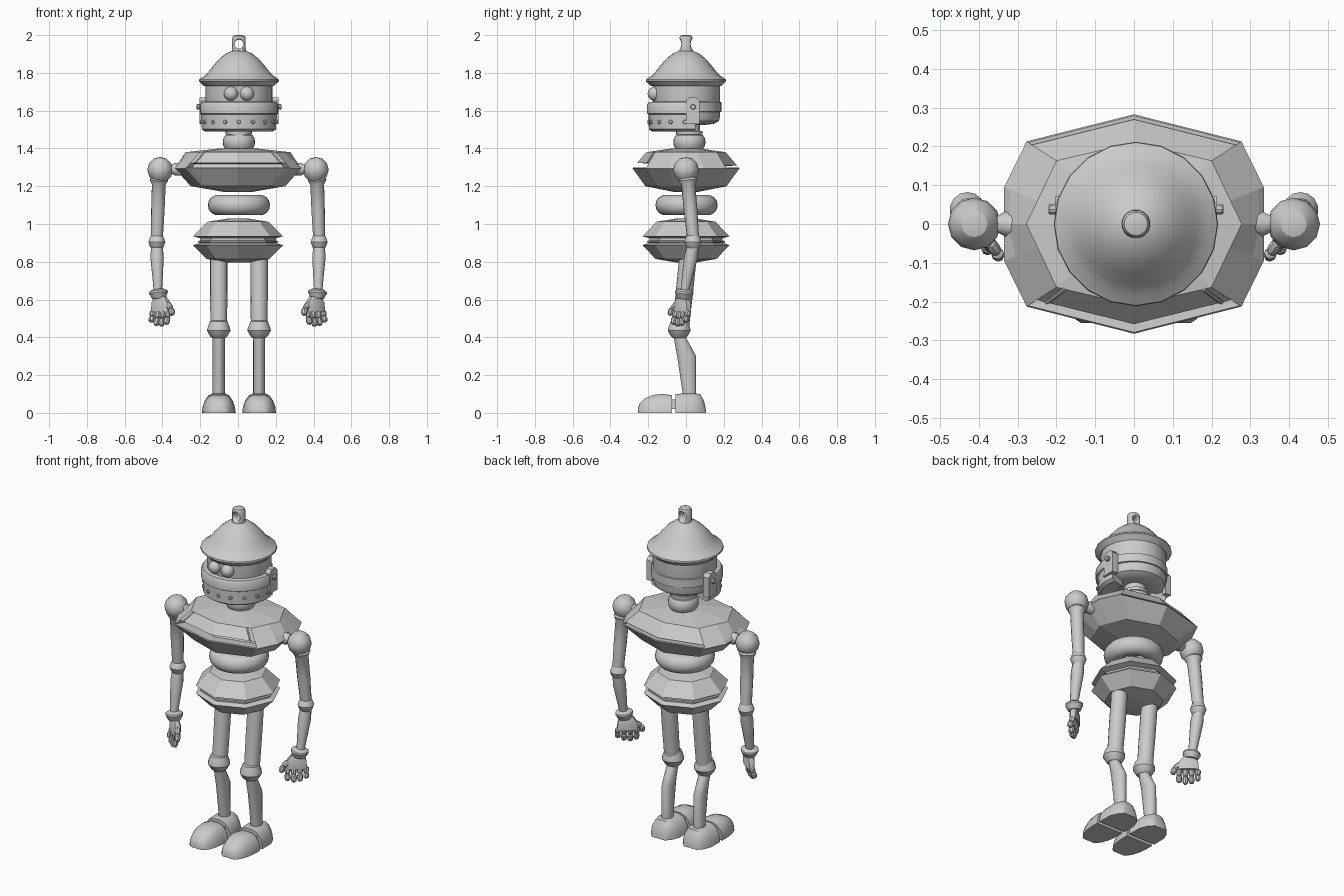
import bpy, bmesh, math
from mathutils import Vector

if "Cube" in bpy.data.objects:
    bpy.data.objects.remove(bpy.data.objects["Cube"])

grey = bpy.data.materials.new("plain grey")
grey.diffuse_color = (0.6, 0.6, 0.6, 1)
grey.use_nodes = True
grey.node_tree.nodes["Principled BSDF"].inputs["Base Color"].default_value = grey.diffuse_color
CX = 0.005  # centre line of head and legs


def finish(name, bm, smooth=35):
    bmesh.ops.recalc_face_normals(bm, faces=bm.faces)
    me = bpy.data.meshes.new(name)
    bm.to_mesh(me)
    bm.free()
    me.materials.append(grey)
    ob = bpy.data.objects.new(name, me)
    bpy.context.collection.objects.link(ob)
    if smooth:
        bpy.ops.object.select_all(action='DESELECT')
        ob.select_set(True)
        bpy.context.view_layer.objects.active = ob
        bpy.ops.object.shade_smooth_by_angle(angle=math.radians(smooth))
    return ob


def loft(name, rings, smooth=35, closed=False):
    """Skin a list of equal-length point rings; caps the ends unless closed into a loop."""
    bm = bmesh.new()
    vs = [[bm.verts.new(p) for p in r] for r in rings]
    n = len(vs[0])
    pairs = list(zip(vs, vs[1:])) + ([(vs[-1], vs[0])] if closed else [])
    for a, b in pairs:
        for i in range(n):
            j = (i + 1) % n
            bm.faces.new((a[i], a[j], b[j], b[i]))
    if not closed:
        bm.faces.new(vs[0])
        bm.faces.new(vs[-1])
    return finish(name, bm, smooth)


def lathe(name, prof, c=(0, 0, 0), n=24, axis=(0, 0, 1), smooth=35, turn=0.0, sy=1.0):
    """Revolve (radius, height) pairs about an axis through c."""
    q = Vector((0, 0, 1)).rotation_difference(Vector(axis))
    c = Vector(c)
    rings = []
    for r, h in prof:
        rings.append([c + q @ Vector((r * math.cos(t), r * sy * math.sin(t), h))
                      for t in (turn + 2 * math.pi * i / n for i in range(n))])
    return loft(name, rings, smooth)


def rod(name, a, b, prof, n=14):
    """Revolve (radius, fraction of length) pairs between two points."""
    d = Vector(b) - Vector(a)
    return lathe(name, [(r, t * d.length) for r, t in prof], a, n, d.normalized())


def ball(name, c, r, seg=20, scale=(1, 1, 1), smooth=40):
    bm = bmesh.new()
    bmesh.ops.create_uvsphere(bm, u_segments=seg, v_segments=max(6, seg // 2), radius=r)
    for v in bm.verts:
        v.co = Vector(c) + Vector([v.co[i] * scale[i] for i in range(3)])
    return finish(name, bm, smooth)


def box(name, c, s, bevel=0.0):
    bm = bmesh.new()
    bmesh.ops.create_cube(bm, size=1)
    for v in bm.verts:
        v.co = Vector(c) + Vector([v.co[i] * s[i] for i in range(3)])
    if bevel:
        bmesh.ops.bevel(bm, geom=bm.edges[:], offset=bevel, segments=2, affect='EDGES')
    return finish(name, bm, 0)


# Helmet dome with flared brim
lathe("helmet", [(0.17, 1.745), (0.185, 1.73), (0.212, 1.757), (0.21, 1.766), (0.182, 1.785),
                 (0.16, 1.808), (0.135, 1.84), (0.105, 1.874), (0.07, 1.902), (0.035, 1.918),
                 (0.01, 1.922)], (CX, 0, 0), 20)
# Knob with a hole through it
knob = lathe("knob", [(0.038, 1.9), (0.036, 1.93), (0.036, 1.985), (0.03, 1.996), (0.015, 2.0)],
             (CX, 0, 0), 20)
cutter = lathe("knob_cutter", [(0.04, -0.045), (0.024, -0.022), (0.024, 0.022), (0.04, 0.045)],
               (CX, 0, 1.952), 16, (0, 1, 0))
cutter.hide_render = True
cutter.hide_viewport = True
m = knob.modifiers.new("hole", 'BOOLEAN')
m.object = cutter
m.solver = 'EXACT'

# Skull and band
lathe("skull", [(0.1, 1.525), (0.145, 1.53), (0.17, 1.545), (0.178, 1.57), (0.178, 1.745)],
      (CX, 0.003, 0), 24)
lathe("head_band", [(0.17, 1.59), (0.188, 1.595), (0.188, 1.645), (0.17, 1.65)], (CX, 0, 0), 24)
# Jaw: a cross-section swept round the front
jaw_prof = [(0.1, 1.51), (0.1, 1.495), (0.18, 1.49), (0.197, 1.502), (0.198, 1.58),
            (0.207, 1.585), (0.207, 1.63), (0.198, 1.645), (0.17, 1.645)]
rings = []
for i in range(25):
    t = math.radians(-195 + 210 * i / 24)
    rings.append([(CX + r * math.cos(t), r * math.sin(t), z) for r, z in jaw_prof])
loft("jaw", rings)
# Rivets round the jaw
for i in range(9):
    t = math.radians(-178 + 176 * i / 8)
    d = Vector((math.cos(t), math.sin(t), 0))
    lathe("jaw_rivet", [(0.011, -0.008), (0.011, 0.004), (0.008, 0.007)],
          Vector((CX, 0, 1.54)) + d * 0.198, 8, d)
for s in (-1, 1):
    # Hinge plates and bolts
    plate = [(0.0, 1.53), (0.072, 1.53), (0.072, 1.65), (0.055, 1.67), (0.018, 1.67), (0.0, 1.65)]
    loft("hinge_plate", [[(CX + s * x, y, z) for y, z in plate] for x in (0.17, 0.209)], 0)
    lathe("hinge_bolt", [(0.014, 0), (0.014, 0.022), (0.011, 0.026)],
          (CX + s * 0.2, 0.038, 1.62), 10, (s, 0, 0))
    ball("eye", (CX + s * 0.042, -0.165, 1.69), 0.038)

# Neck
lathe("neck_post", [(0.06, 1.37), (0.06, 1.53)], (CX, 0.015, 0))
lathe("neck_collar", [(0.06, 1.395), (0.073, 1.398), (0.083, 1.415), (0.085, 1.435),
                      (0.082, 1.455), (0.072, 1.47), (0.06, 1.473)], (CX, 0.018, 0))
lathe("neck_washer", [(0.07, 1.475), (0.07, 1.492)], (CX, 0.018, 0))


# Chest: faceted rings mirrored from one quarter, with slots on front and back
def quarter_ring(q, z):
    full = q + [(-x, y) for x, y in q[-2::-1]] + [(-x, -y) for x, y in q[1:]] \
        + [(x, -y) for x, y in q[-2:0:-1]]
    return [Vector((x, y, z)) for x, y in full]


outer = quarter_ring([(0.335, 0), (0.335, 0.095), (0.277, 0.213), (0.25, 0.22), (0, 0.283)], 1.295)
upper = quarter_ring([(0.278, 0), (0.249, 0.06), (0.2, 0.163), (0.18, 0.168), (0, 0.21)], 1.38)
lower = quarter_ring([(0.25, 0), (0.225, 0.06), (0.19, 0.15), (0.17, 0.157), (0, 0.215)], 1.2)
IN_SLOT = (3, 4, 5, 11, 12, 13)


def slope(i, low, depth):
    t = (0.95 if low else (0.66 if upper[i].y < 0 else 0.82))
    p = upper[i].lerp(outer[i], t)
    if depth and i in IN_SLOT:
        p = p + Vector((0, -math.copysign(0.065, p.y), -0.005))
    return p


N = range(16)
top = [Vector((p.x * 0.35, p.y * 0.35, 1.4)) for p in upper]
base = [Vector((p.x * 0.3, p.y * 0.3, 1.17)) for p in lower]
loft("chest", [top, upper, [slope(i, 0, 0) for i in N], [slope(i, 0, 1) for i in N],
               [slope(i, 1, 1) for i in N], [slope(i, 1, 0) for i in N], outer, lower, base], 0)
# Raised frame line on the front chest panel
for s in (-1, 1):
    a, b = upper[11 if s < 0 else 13], slope(11 if s < 0 else 13, 0, 0)
    rod("chest_panel_rib", a, b, [(0.006, 0), (0.006, 1)], 6)

# Waist ring
waist = []
for i in range(28):
    t = 2 * math.pi * i / 28
    waist.append([(CX + (0.112 + 0.053 * math.cos(a)) * math.cos(t),
                   0.003 + (0.112 + 0.053 * math.cos(a)) * math.sin(t),
                   1.1 + 0.054 * math.sin(a)) for a in (2 * math.pi * k / 14 for k in range(14))])
loft("waist_ring", waist, 40, True)

# Pelvis: eight-sided halves with a groove between
lathe("pelvis", [(0.06, 1.028), (0.16, 1.012), (0.238, 0.935), (0.2, 0.925), (0.2, 0.912),
                 (0.212, 0.91), (0.212, 0.902), (0.2, 0.9), (0.238, 0.888), (0.165, 0.815),
                 (0.06, 0.797)], (0, 0, 0), 8, smooth=0, sy=0.97)


def foot_part(name, cx, rows):
    """Rounded hump over the sole; rows are (y, half width, height)."""
    shape = [(-1, 0), (-0.97, 0.3), (-0.85, 0.6), (-0.62, 0.88), (-0.3, 1),
             (0.3, 1), (0.62, 0.88), (0.85, 0.6), (0.97, 0.3), (1, 0)]
    loft(name, [[(cx + u * w, y, v * h) for u, v in shape] for y, w, h in rows], 40)


for s in (-1, 1):
    # Legs
    x = CX + s * 0.107
    rod("thigh", (x, -0.028, 0.45), (x, 0.012, 0.84), [(0.044, 0), (0.046, 0.5), (0.046, 1)], 16)
    lathe("knee", [(0.035, 0.397), (0.045, 0.405), (0.062, 0.435), (0.06, 0.448), (0.046, 0.485),
                   (0.03, 0.49)], (x, -0.036, 0), 14)
    shin = [(0.4, -0.065, 0.0), (0.355, -0.058, 0.025), (0.3, -0.048, 0.055), (0.08, -0.015, 0.055)]
    loft("shin", [[(x + 0.032 * math.cos(t), (a + b) / 2 + (b - a) / 2 * math.sin(t), z)
                   for t in (2 * math.pi * k / 14 for k in range(14))] for z, a, b in shin])
    # Feet
    foot_part("toe_cap", x, [(-0.255, 0.035, 0.025), (-0.245, 0.05, 0.05), (-0.22, 0.068, 0.075),
                             (-0.175, 0.083, 0.095), (-0.12, 0.089, 0.1), (-0.075, 0.089, 0.093)])
    foot_part("heel", x, [(-0.055, 0.089, 0.1), (0.03, 0.088, 0.105), (0.075, 0.07, 0.1),
                          (0.095, 0.052, 0.065), (0.105, 0.045, 0.015)])
    box("foot_joint", (x, -0.065, 0.045), (0.11, 0.04, 0.05))

    # Arms
    def P(ax, ay, az):
        return Vector((s * ax, ay, az))
    ball("shoulder", P(0.412, 0, 1.287), 0.068, 12, smooth=30)
    rod("shoulder_axle", P(0.3, 0, 1.29), P(0.38, 0, 1.29), [(0.034, 0), (0.034, 0.4), (0.016, 0.8), (0.016, 1)], 10)
    sh, el, wr = P(0.418, 0.008, 1.25), P(0.43, 0.04, 0.9), P(0.424, -0.008, 0.64)
    rod("upper_arm", sh, el, [(0.04, 0), (0.05, 0.05), (0.037, 0.12), (0.036, 0.5), (0.031, 1)])
    rod("elbow", P(0.429, 0.037, 0.945), P(0.43, 0.036, 0.865),
        [(0.025, 0), (0.036, 0.15), (0.046, 0.5), (0.036, 0.85), (0.024, 1)])
    rod("forearm", el, wr, [(0.03, 0), (0.036, 0.3), (0.03, 0.6), (0.022, 1)])
    rod("wrist", P(0.423, -0.008, 0.655), P(0.418, -0.012, 0.605),
        [(0.03, 0), (0.048, 0.2), (0.05, 0.4), (0.035, 1)])

    # Hands: u runs from little finger towards thumb, f points out of the palm
    u, f = P(-0.78, -0.62, 0), P(0.62, -0.78, 0)
    palm = P(0.408, -0.02, 0.57)

    def H(a, b, z):
        return palm + u * a + f * b + Vector((0, 0, z))
    loft("palm", [[H(a * w, b * d, z) for a, b in ((-1, -.6), (-.6, -1), (.6, -1), (1, -.6),
                                                   (1, .6), (.6, 1), (-.6, 1), (-1, .6))]
                  for z, w, d in ((0.045, 0.03, 0.018), (0.015, 0.052, 0.024), (-0.035, 0.058, 0.022))])
    pill = [(0.008, -0.08), (0.016, 0.1), (0.017, 0.5), (0.014, 0.9), (0.007, 1.05)]
    for k in range(4):
        a = -0.051 + 0.034 * k
        tip = (-0.088, -0.106, -0.11, -0.1)[k]
        mid = (tip - 0.03) / 2
        rod("finger_base", H(a, 0, -0.03), H(a * 1.02, 0.01, mid), pill, 8)
        rod("finger_tip", H(a * 1.02, 0.01, mid), H(a, 0.02, tip), pill, 8)
    rod("thumb_base", H(0.045, 0, 0.005), H(0.077, 0.008, -0.018), pill, 8)
    rod("thumb_tip", H(0.077, 0.008, -0.018), H(0.087, 0.014, -0.052), pill, 8)
